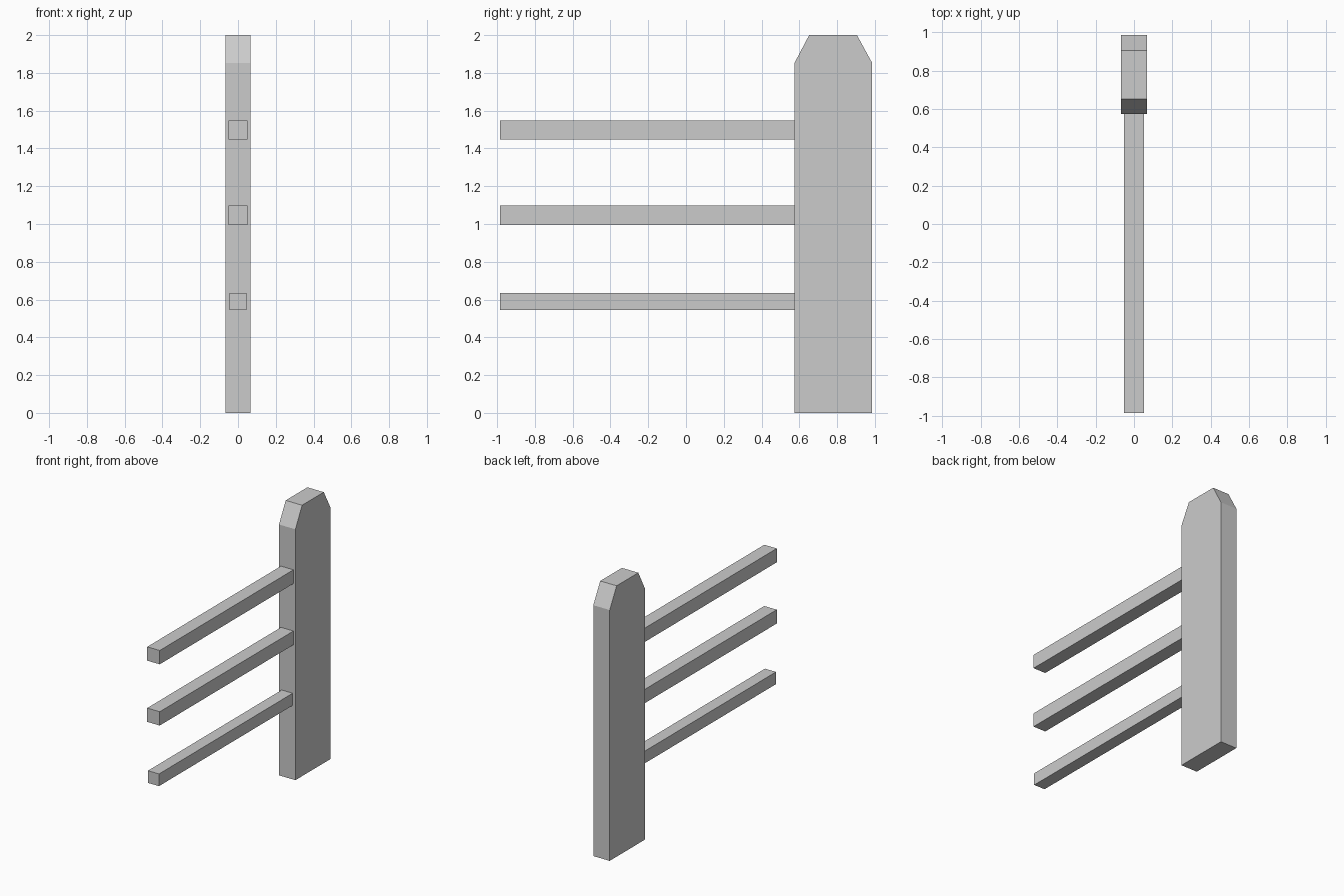
import bpy, bmesh

if "Cube" in bpy.data.objects:
    bpy.data.objects.remove(bpy.data.objects["Cube"])


def prism(name, profile, axis, start, end):
    """Extrude a closed 2D profile along x (profile = y,z) or y (profile = x,z)."""
    def point(a, b, t):
        return (t, a, b) if axis == "x" else (a, t, b)

    bm = bmesh.new()
    base = bm.faces.new([bm.verts.new(point(a, b, start)) for a, b in profile])
    result = bmesh.ops.extrude_face_region(bm, geom=[base], use_keep_orig=True)
    verts = [v for v in result["geom"] if isinstance(v, bmesh.types.BMVert)]
    bmesh.ops.translate(bm, verts=verts, vec=point(0, 0, end - start))
    bmesh.ops.recalc_face_normals(bm, faces=bm.faces)
    mesh = bpy.data.meshes.new(name)
    bm.to_mesh(mesh)
    bm.free()
    obj = bpy.data.objects.new(name, mesh)
    bpy.context.collection.objects.link(obj)
    return obj


# Broad post with chamfered top corners
Y0, Y1 = 0.574, 0.986
post_profile = [(Y0, 0), (Y1, 0), (Y1, 1.852), (0.905, 2), (0.652, 2), (Y0, 1.852)]
prism("fence_post", post_profile, "x", -0.067, 0.067)

# Three square rails, the lowest slightly thinner
for name, z, h in (("lower_rail", 0.591, 0.045),
                   ("middle_rail", 1.046, 0.051),
                   ("upper_rail", 1.498, 0.051)):
    section = [(-h, z - h), (h, z - h), (h, z + h), (-h, z + h)]
    prism(name, section, "y", -0.986, Y0 + 0.002)
